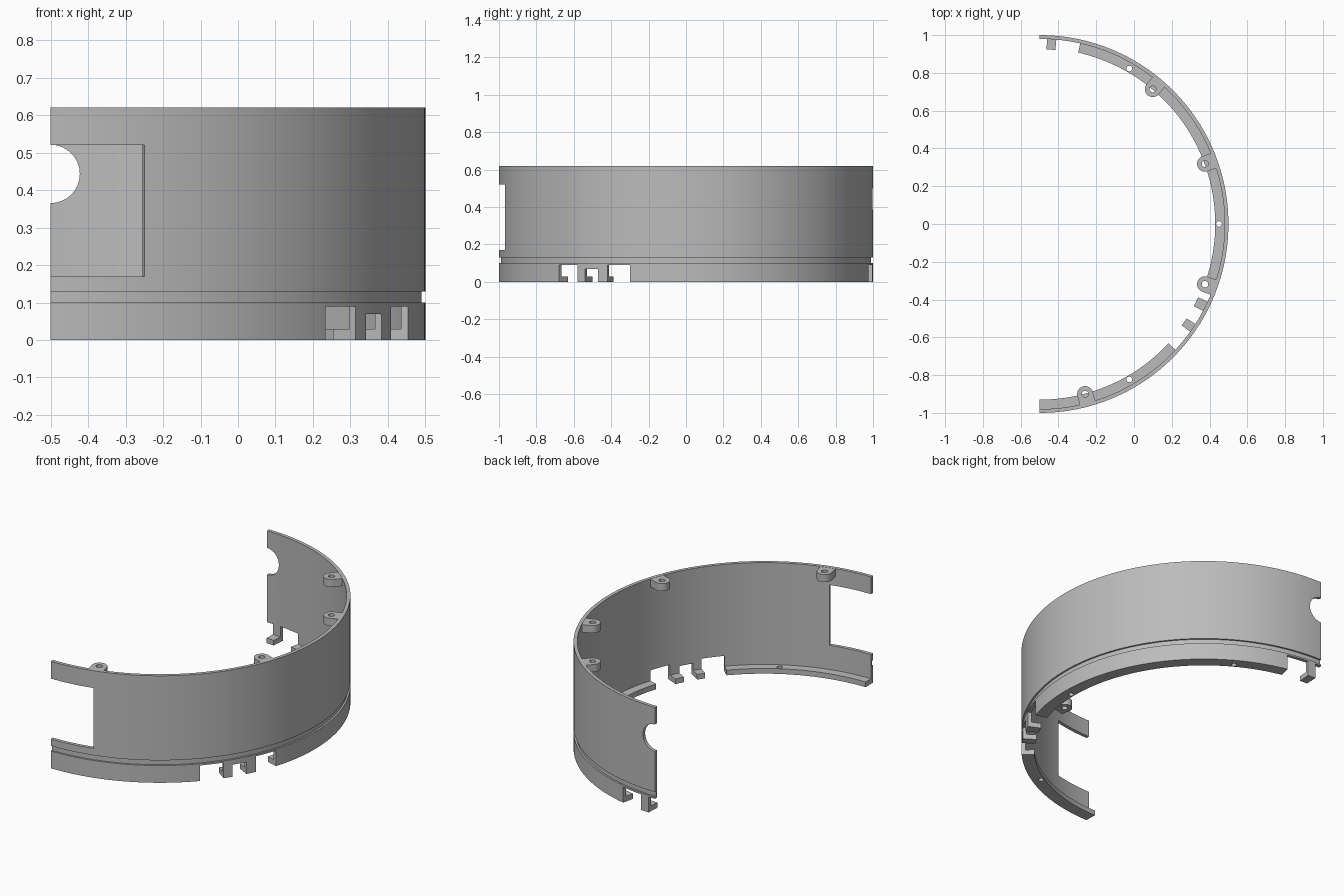
import bpy, bmesh
from math import sin, cos, radians, pi
from mathutils import Matrix

if "Cube" in bpy.data.objects:
    bpy.data.objects.remove(bpy.data.objects["Cube"])

CX = -0.5  # ring axis; the shell is the half ring on its +x side

grey = bpy.data.materials.new("grey plastic")
grey.use_nodes = True
colour = (0.5, 0.5, 0.5, 1)
grey.diffuse_color = colour
grey.node_tree.nodes["Principled BSDF"].inputs["Base Color"].default_value = colour


def make(name, bm):
    bmesh.ops.recalc_face_normals(bm, faces=bm.faces)
    mesh = bpy.data.meshes.new(name)
    bm.to_mesh(mesh)
    bm.free()
    mesh.materials.append(grey)
    ob = bpy.data.objects.new(name, mesh)
    bpy.context.collection.objects.link(ob)
    return ob


def sweep(name, profile, a0, a1):
    """Sweep a closed (radius, z) profile between two angles in degrees."""
    n = max(2, round(abs(a1 - a0) / 1.5))
    bm = bmesh.new()
    rings = []
    for i in range(n + 1):
        a = radians(a0 + (a1 - a0) * i / n)
        rings.append([bm.verts.new((CX + r * cos(a), r * sin(a), z)) for r, z in profile])
    k = len(profile)
    for p, q in zip(rings, rings[1:]):
        for j in range(k):
            bm.faces.new((p[j], p[(j + 1) % k], q[(j + 1) % k], q[j]))
    bm.faces.new(rings[0])
    bm.faces.new(rings[-1])
    return make(name, bm)


def block(name, a0, a1, r0, r1, z0, z1):
    return sweep(name, [(r0, z0), (r1, z0), (r1, z1), (r0, z1)], a0, a1)


def cylinder(name, radius, depth, matrix):
    bm = bmesh.new()
    bmesh.ops.create_cone(bm, cap_ends=True, segments=32, radius1=radius,
                          radius2=radius, depth=depth, matrix=matrix)
    return make(name, bm)


def upright(name, radius, depth, angle, r, z):
    a = radians(angle)
    return cylinder(name, radius, depth, Matrix.Translation((CX + r * cos(a), r * sin(a), z)))


def cut(ob, cutters):
    bpy.context.view_layer.objects.active = ob
    for c in cutters:
        m = ob.modifiers.new("cut", "BOOLEAN")
        m.operation = "DIFFERENCE"
        m.solver = "EXACT"
        m.object = c
        bpy.ops.object.modifier_apply(modifier=m.name)
        bpy.data.objects.remove(c)


# Thin half-ring wall with a groove near the bottom
inner = 0.98
wall = sweep("shell_wall", [(inner, 0), (1, 0), (1, 0.10), (0.99, 0.10), (0.99, 0.13),
                            (1, 0.13), (1, 0.62), (inner, 0.62)], -90, 90)

# Window, round cable opening and bottom slots
cutters = [block("window_cutter", -95, -75.5, 0.9, 1.1, 0.17, 0.52),
           cylinder("round_cutter", 0.078, 0.4,
                    Matrix.Translation((CX, 1, 0.443)) @ Matrix.Rotation(pi / 2, 4, "X"))]
slots = [(-42.8, -35.5, 0.09), (-32.7, -28, 0.07), (-24.8, -17.5, 0.09),
         (77.3, 84.8, 0.09), (87.7, 92, 0.09)]
for a0, a1, top in slots:
    cutters.append(block("slot_cutter", a0, a1, 0.9, 1.1, -0.1, top))
cut(wall, cutters)
parts = [wall]

# Inner bottom flange with screw holes
for name, a0, a1, holes in (("front_flange", -90, -42.8, [-60]),
                            ("side_flange", -17.5, 77.3, [0, 60])):
    flange = block(name, a0, a1, 0.93, 0.985, 0, 0.03)
    cut(flange, [upright("hole_cutter", 0.015, 0.2, h, 0.95, 0) for h in holes])
    parts.append(flange)

# Hooks at the foot of each tab
for a0, a1 in ((-35.5, -32.7), (-28, -24.8), (84.8, 87.7)):
    parts.append(block("hook", a0, a1, 0.925, 0.985, 0, 0.03))

# Rounded screw lugs under the rim
for angle in (-75, -20, 20, 50):
    r, w, mid = 0.932, 0.042, radians(angle)
    outline = [(r + w * cos(t), w * sin(t)) for t in
               (pi / 2 + pi * i / 16 for i in range(17))]
    outline += [(0.985, -w), (0.985, w)]
    bm = bmesh.new()
    face = bm.faces.new([bm.verts.new((x, y, 0.575)) for x, y in outline])
    top = bmesh.ops.extrude_face_region(bm, geom=[face])["geom"]
    bmesh.ops.translate(bm, vec=(0, 0, 0.044),
                        verts=[v for v in top if isinstance(v, bmesh.types.BMVert)])
    bm.transform(Matrix.Translation((CX, 0, 0)) @ Matrix.Rotation(mid, 4, "Z"))
    lug = make("screw_lug", bm)
    cut(lug, [upright("hole_cutter", 0.017, 0.2, angle, r, 0.6)])
    parts.append(lug)

# Smooth curves, sharp edges
bpy.ops.object.select_all(action="DESELECT")
for ob in parts:
    ob.select_set(True)
bpy.context.view_layer.objects.active = wall
bpy.ops.object.shade_smooth_by_angle(angle=radians(30))
